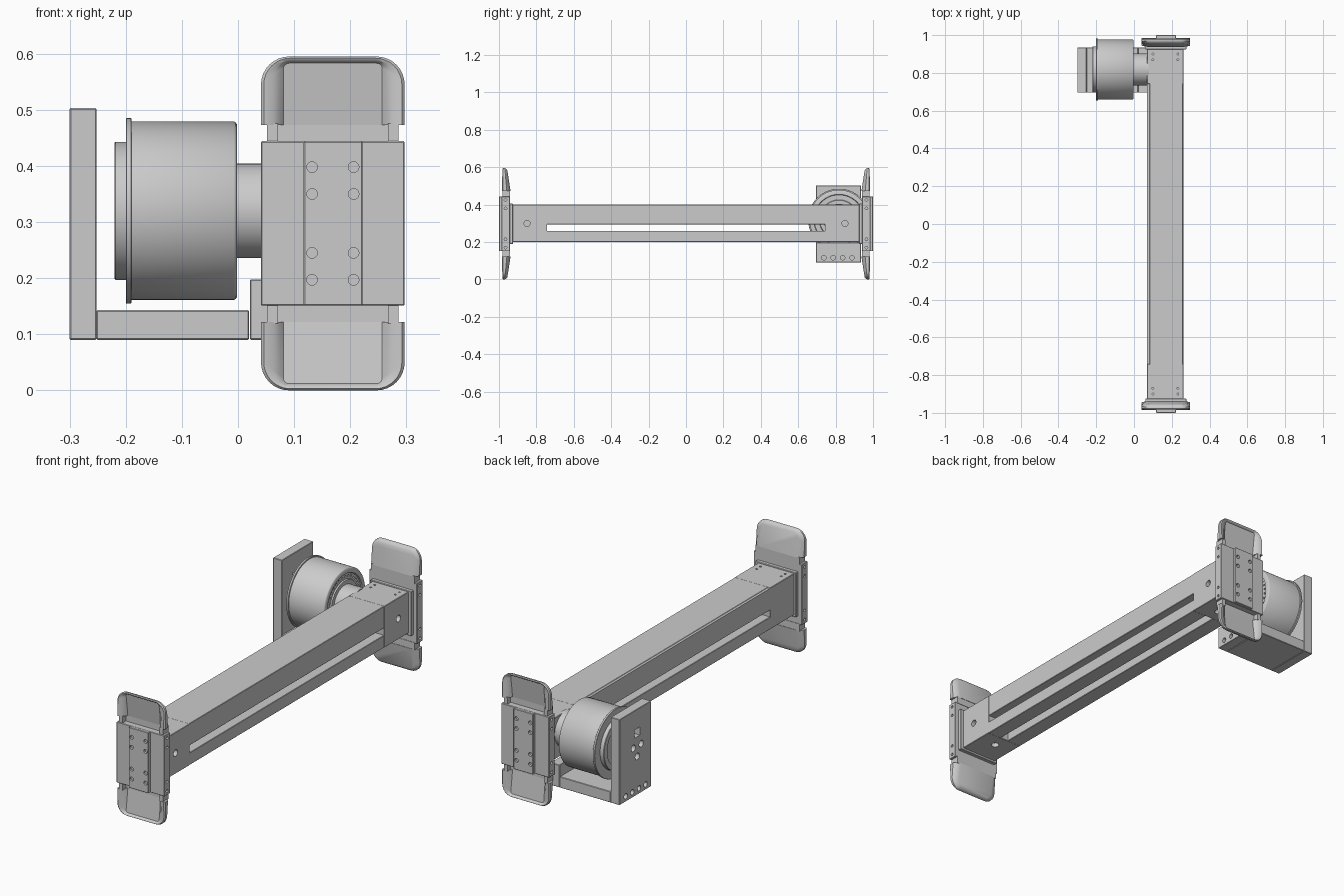
import bpy, bmesh, math
from mathutils import Matrix, Vector

if "Cube" in bpy.data.objects:
    bpy.data.objects.remove(bpy.data.objects["Cube"])

ZC = 0.2975          # mid height of the end plates
MY, MZ = 0.818, 0.32  # motor axis


def finish(name, bm, smooth=False):
    bmesh.ops.recalc_face_normals(bm, faces=bm.faces)
    me = bpy.data.meshes.new(name)
    bm.to_mesh(me)
    bm.free()
    ob = bpy.data.objects.new(name, me)
    bpy.context.collection.objects.link(ob)
    bpy.ops.object.select_all(action='DESELECT')
    ob.select_set(True)
    bpy.context.view_layer.objects.active = ob
    if smooth:
        bpy.ops.object.shade_smooth_by_angle(angle=math.radians(35))
    return ob


def add_box(bm, x0, x1, y0, y1, z0, z1):
    m = Matrix.Translation(((x0 + x1) / 2, (y0 + y1) / 2, (z0 + z1) / 2))
    m = m @ Matrix.Diagonal((x1 - x0, y1 - y0, z1 - z0, 1))
    bmesh.ops.create_cube(bm, size=1, matrix=m)


def box(name, *dims, bevel=0.002):
    bm = bmesh.new()
    add_box(bm, *dims)
    if bevel:
        bmesh.ops.bevel(bm, geom=bm.edges[:], offset=bevel, segments=1, affect='EDGES')
    return finish(name, bm)


def cut(ob, cylinders=(), boxes=()):
    """Cut round holes (centre, axis, radius, length) and box holes."""
    bm = bmesh.new()
    for c, axis, r, length in cylinders:
        rot = Vector((0, 0, 1)).rotation_difference(Vector(axis)).to_matrix().to_4x4()
        bmesh.ops.create_cone(bm, cap_ends=True, segments=20, radius1=r, radius2=r,
                              depth=length, matrix=Matrix.Translation(c) @ rot)
    for b in boxes:
        add_box(bm, *b)
    cutter = finish("hole_cutter", bm)
    cutter.hide_render = True
    mod = ob.modifiers.new("holes", 'BOOLEAN')
    mod.operation, mod.solver, mod.object = 'DIFFERENCE', 'EXACT', cutter
    bpy.context.view_layer.objects.active = ob
    bpy.ops.object.modifier_apply(modifier=mod.name)
    bpy.data.objects.remove(cutter)


def mirror_y(ob):
    mod = ob.modifiers.new("mirror", 'MIRROR')
    mod.use_axis = (False, True, False)


def lathe(name, profile, n=96):
    """Spin (x, radius) points about the motor axis."""
    bm = bmesh.new()
    rings = []
    for x, r in profile:
        rings.append([bm.verts.new((x, MY + r * math.cos(2 * math.pi * i / n),
                                    MZ + r * math.sin(2 * math.pi * i / n))) for i in range(n)])
    for a, b in zip(rings, rings[1:]):
        for i in range(n):
            bm.faces.new((a[i], a[(i + 1) % n], b[(i + 1) % n], b[i]))
    bm.faces.new(rings[0])
    bm.faces.new(rings[-1])
    return finish(name, bm, True)


def tray_loop(dx, dz, rad, y_base, y_tip, n=8):
    """Open outline of a bumper with two rounded corners at its tip."""
    x0, x1, zb, zt = 0.041 + dx, 0.297 - dx, 0.473, 0.595 - dz
    pts = [(x0, zb)]
    for cx, start in ((x0 + rad, math.pi), (x1 - rad, math.pi / 2)):
        for i in range(n + 1):
            a = start - math.pi / 2 * i / n
            pts.append((cx + rad * math.cos(a), zt - rad + rad * math.sin(a)))
    pts.append((x1, zb))
    return [(x, y_base + (y_tip - y_base) * (z - zb) / (0.595 - zb), z) for x, z in pts]


def bumper(name, up):
    loops = [tray_loop(0.03, 0.012, 0.02, -0.938, -0.957),
             tray_loop(0.012, 0.004, 0.042, -0.944, -0.962),
             tray_loop(0, 0, 0.05, -0.958, -0.969),
             tray_loop(0, 0, 0.05, -0.979, -0.977),
             tray_loop(0.005, 0.003, 0.047, -0.985, -0.981),
             tray_loop(0.022, 0.007, 0.03, -0.981, -0.979),
             tray_loop(0.034, 0.010, 0.016, -0.968, -0.975),
             tray_loop(0.040, 0.012, 0.010, -0.956, -0.972)]
    bm = bmesh.new()
    rows = [[bm.verts.new((x, y, z if up else 2 * ZC - z)) for x, y, z in lp] for lp in loops]
    for a, b in zip(rows, rows[1:]):
        for i in range(len(a) - 1):
            bm.faces.new((a[i], a[i + 1], b[i + 1], b[i]))
    bm.faces.new(rows[0])
    bm.faces.new(rows[-1])
    # cut end of the shell, next to the plate
    left, right = [r[0] for r in rows], [r[-1] for r in rows]
    bm.faces.new(left + right[::-1])
    mirror_y(finish(name, bm, True))


# Bumpers and the necks that carry them
for side, up in (("upper", True), ("lower", False)):
    bumper(side + "_bumper", up)
    za, zb = (0.44, 0.476) if up else (2 * ZC - 0.476, 2 * ZC - 0.44)
    for part, x0, x1, y0, y1 in (("neck", 0.06, 0.278, -0.956, -0.94),
                                 ("left_post", 0.052, 0.071, -0.981, -0.94),
                                 ("right_post", 0.267, 0.286, -0.981, -0.94)):
        mirror_y(box(f"{side}_bumper_{part}", x0, x1, y0, y1, za, zb, bevel=0))

# End plates: back plate, chamfer-edged body and raised screw strip
body = box("end_plate", 0.041, 0.297, -0.986, -0.942, 0.151, 0.444)
cut(body, [((x, -0.965, z), (1, 0, 0), 0.007, 0.03)
           for x in (0.041, 0.297) for z in (0.17, 0.215, 0.38, 0.425)])
mirror_y(body)
strip = box("screw_strip", 0.117, 0.222, -1.0, -0.984, 0.151, 0.444)
cut(strip, [((x, -1.0, z), (0, 1, 0), 0.0095, 0.02)
            for x in (0.132, 0.206) for z in (0.197, 0.245, 0.35, 0.398)])
mirror_y(strip)
mirror_y(box("mounting_plate", 0.06, 0.278, -0.944, -0.925, 0.19, 0.405))

# End blocks of the beam
block = box("end_block", 0.07, 0.262, -0.93, -0.742, 0.2, 0.4)
cut(block, [((0.262, -0.85, 0.3), (1, 0, 0), 0.016, 0.04),
            ((0.166, -0.81, 0.2), (0, 0, 1), 0.018, 0.04)]
    + [((x, y, 0.4), (0, 0, 1), 0.005, 0.02) for x in (0.1, 0.232) for y in (-0.9, -0.87)])
mirror_y(block)

# Beam: hollow-looking upper box and two lower rails with a slot between
box("upper_beam", 0.082, 0.26, -0.745, 0.745, 0.294, 0.4)
box("beam_side_lip", 0.07, 0.083, -0.745, 0.745, 0.294, 0.398, bevel=0)
for name, x0, x1 in (("left_rail", 0.07, 0.145), ("right_rail", 0.187, 0.261)):
    box(name, x0, x1, -0.745, 0.745, 0.2, 0.26)

# Motor: drum, flange, rear disc, output shaft
lathe("rear_disc", [(-0.214, 0.06), (-0.214, 0.095), (-0.22, 0.097), (-0.22, 0.121),
                    (-0.218, 0.123), (-0.198, 0.123)])
lathe("motor_flange", [(-0.2, 0.164), (-0.199, 0.165), (-0.191, 0.165), (-0.19, 0.164)])
drum = lathe("motor_drum", [(-0.192, 0.159), (-0.007, 0.159), (-0.004, 0.157), (-0.002, 0.154),
                            (-0.002, 0.135), (-0.008, 0.132), (-0.008, 0.106), (-0.002, 0.103)])
cut(drum, [((-0.008, MY + 0.119 * math.cos(a), MZ + 0.119 * math.sin(a)), (1, 0, 0), 0.005, 0.016)
           for a in (2 * math.pi * (i + 0.5) / 32 for i in range(32))])
lathe("output_shaft", [(-0.01, 0.084), (0.08, 0.084)])

# Motor bracket: outer plate, floor and inner plate
plate = box("bracket_outer_plate", -0.3, -0.252, 0.695, 0.935, 0.09, 0.503)
rows = [0.737, 0.787, 0.838, 0.888]
cut(plate, [((-0.276, y, 0.116), (1, 0, 0), 0.013, 0.08) for y in rows]
    + [((-0.276, y, z), (1, 0, 0), 0.016, 0.08)
       for y, z in ((0.77, 0.325), (0.83, 0.325), (0.8, 0.275))],
    [(-0.32, -0.24, 0.78, 0.82, 0.37, 0.41)])
box("bracket_floor", -0.252, 0.02, 0.695, 0.935, 0.09, 0.143)
inner = box("bracket_inner_plate", 0.021, 0.07, 0.695, 0.935, 0.09, 0.198)
cut(inner, [((0.065, y, 0.116), (1, 0, 0), 0.012, 0.06) for y in rows])
